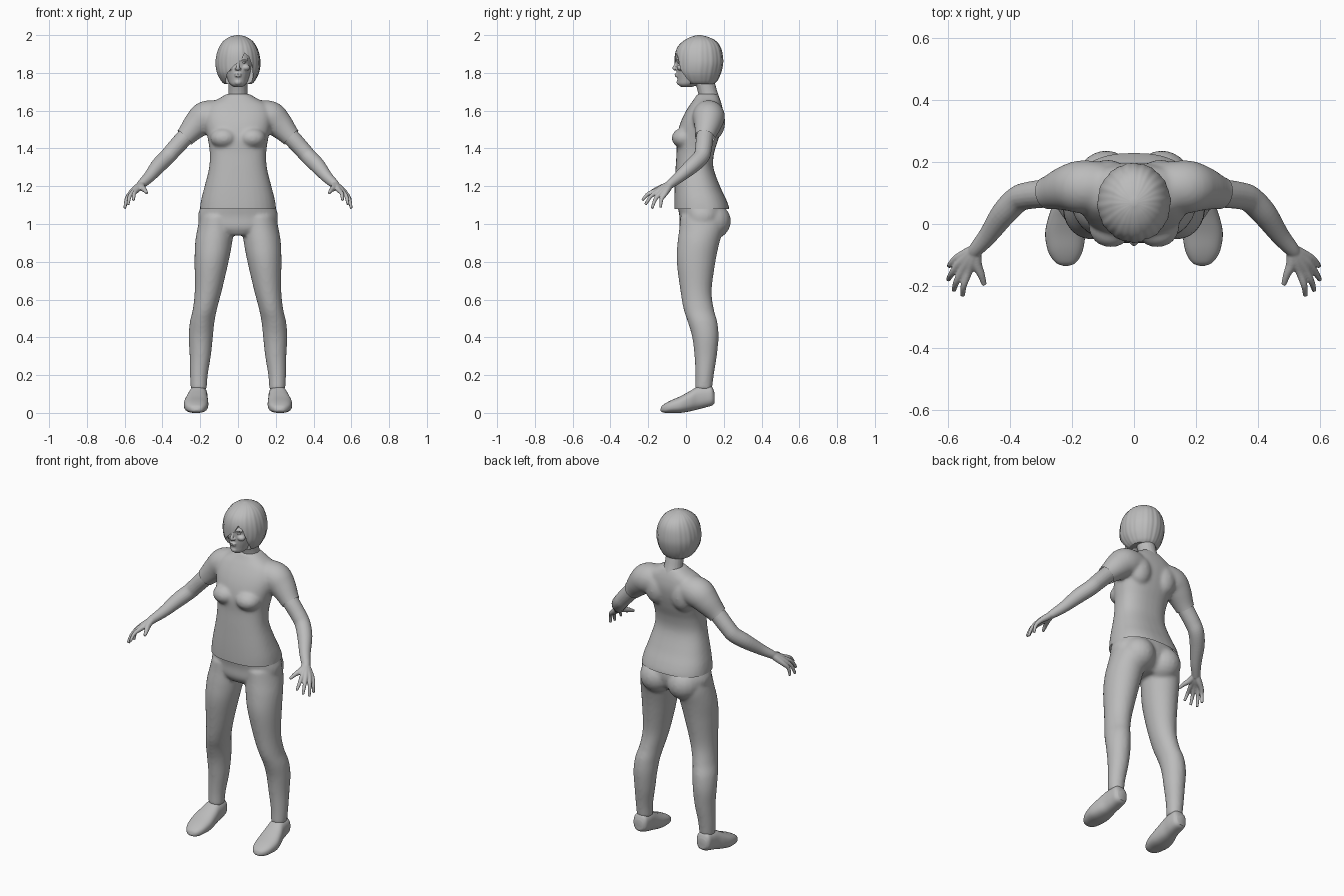
import bpy, bmesh, math
from mathutils import Vector, Matrix

cube = bpy.data.objects.get("Cube")
if cube:
    bpy.data.objects.remove(cube, do_unlink=True)

grey = bpy.data.materials.new("plain grey")
grey.use_nodes = True
colour = (0.5, 0.5, 0.5, 1)
grey.diffuse_color = colour
grey.node_tree.nodes["Principled BSDF"].inputs["Base Color"].default_value = colour


def spline(rows, steps=5):
    """Smooth curve through rows of numbers."""
    pts = [Vector(r) for r in rows]
    out = []
    for i in range(len(pts) - 1):
        b, c = pts[i], pts[i + 1]
        a, d = pts[max(i - 1, 0)], pts[min(i + 2, len(pts) - 1)]
        for k in range(steps):
            t = k / steps
            m0, m1 = (c - a) / 2, (d - b) / 2
            out.append(b * (2*t**3 - 3*t*t + 1) + m0 * (t**3 - 2*t*t + t)
                       + c * (3*t*t - 2*t**3) + m1 * (t**3 - t*t))
    return out + [pts[-1]]


def ring(centre, u, v, power=2.0, sides=32, groove=0.0):
    points = []
    for k in range(sides):
        a = 2 * math.pi * k / sides
        c, s = math.cos(a), math.sin(a)
        g = 1 + groove * math.sin(a * 19) * math.sin(a * 7 + 1)
        points.append(centre + g * (u * math.copysign(abs(c) ** (2 / power), c)
                                    + v * math.copysign(abs(s) ** (2 / power), s)))
    return points


def loft(bm, rings):
    loops = [[bm.verts.new(p) for p in r] for r in rings]
    n = len(loops[0])
    for lo, hi in zip(loops, loops[1:]):
        for k in range(n):
            bm.faces.new((lo[k], lo[(k + 1) % n], hi[(k + 1) % n], hi[k]))
    bm.faces.new(loops[0][::-1])
    bm.faces.new(loops[-1])


def stack(bm, rows, side=1, along="z", **kw):
    """Rows: position, centre x, half width, low edge, high edge of the depth."""
    rings = []
    for pos, cx, half, lo, hi in spline(rows):
        mid, deep = (lo + hi) / 2, (hi - lo) / 2
        if along == "z":
            rings.append(ring(Vector((side * cx, mid, pos)), Vector((half, 0, 0)),
                              Vector((0, deep, 0)), **kw))
        else:
            rings.append(ring(Vector((side * cx, pos, mid)), Vector((half, 0, 0)),
                              Vector((0, 0, deep)), **kw))
    loft(bm, rings)


def tube(bm, rows, side=1, sides=20):
    """Rows: x, y, z, radius."""
    pts = spline(rows)
    rings = []
    for i, p in enumerate(pts):
        d = (pts[min(i + 1, len(pts) - 1)] - pts[max(i - 1, 0)]).to_3d()
        d.x *= side
        u = d.cross(Vector((0.3, 1, 0.2))).normalized()
        v = d.cross(u).normalized()
        rings.append(ring(Vector((side * p[0], p[1], p[2])), u * p[3], v * p[3], sides=sides))
    loft(bm, rings)


def ball(bm, centre, size):
    bmesh.ops.create_uvsphere(bm, u_segments=20, v_segments=12, radius=1,
                              matrix=Matrix.Translation(centre) @ Matrix.Diagonal((*size, 1)))


def bake(obj):
    """Apply all modifiers."""
    graph = bpy.context.evaluated_depsgraph_get()
    mesh = bpy.data.meshes.new_from_object(obj.evaluated_get(graph))
    obj.modifiers.clear()
    obj.data = mesh


def finish(bm, name, voxel=0, relax=0, cutter=None, trims=()):
    bmesh.ops.recalc_face_normals(bm, faces=bm.faces[:])
    mesh = bpy.data.meshes.new(name)
    bm.to_mesh(mesh)
    bm.free()
    obj = bpy.data.objects.new(name, mesh)
    bpy.context.collection.objects.link(obj)
    if voxel:
        mod = obj.modifiers.new("fuse", "REMESH")
        mod.mode, mod.voxel_size = "VOXEL", voxel
    if relax:
        mod = obj.modifiers.new("relax", "SMOOTH")
        mod.factor, mod.iterations = 0.5, relax
    if cutter:
        mod = obj.modifiers.new("cut", "BOOLEAN")
        mod.operation, mod.solver, mod.object = "DIFFERENCE", "EXACT", cutter
    bake(obj)
    # open hems: cut only the faces the test picks
    for point, normal, test in trims:
        cut = bmesh.new()
        cut.from_mesh(obj.data)
        faces = [f for f in cut.faces if test(f.calc_center_median())]
        geom = list({v for f in faces for v in f.verts}) + list({e for f in faces for e in f.edges}) + faces
        bmesh.ops.bisect_plane(cut, geom=geom, plane_co=point, plane_no=normal, clear_outer=True)
        cut.to_mesh(obj.data)
        cut.free()
    obj.data.materials.clear()
    obj.data.materials.append(grey)
    bpy.ops.object.select_all(action="DESELECT")
    obj.select_set(True)
    bpy.context.view_layer.objects.active = obj
    bpy.ops.object.shade_smooth_by_angle(angle=math.radians(45))
    return obj


# Shirt: torso, bust, shoulder blades and sleeves fused together
bm = bmesh.new()
stack(bm, [(1.03, 0, .205, -.06, .23), (1.08, 0, .202, -.062, .23), (1.13, 0, .195, -.062, .213),
           (1.2, 0, .177, -.06, .18), (1.3, 0, .153, -.055, .145), (1.38, 0, .15, -.05, .15),
           (1.45, 0, .16, -.05, .172), (1.52, 0, .175, -.035, .19), (1.58, 0, .18, -.01, .197),
           (1.63, 0, .16, .02, .19), (1.665, 0, .1, .045, .178), (1.69, 0, .058, .06, .165)], power=2.4)
for s in (1, -1):
    ball(bm, (s * .075, -.01, 1.455), (.072, .066, .055))
    ball(bm, (s * .085, .15, 1.54), (.07, .058, .09))
    tube(bm, [(.1, .12, 1.575, .08), (.17, .12, 1.565, .086), (.22, .115, 1.525, .073),
              (.28, .1, 1.46, .053), (.33, .095, 1.41, .05)], s, 28)
trims = [((0, 0, 1.08), (0, 0, -1), lambda c: c.z < 1.2)]
for s in (1, -1):
    trims.append(((s * .282, .1, 1.458), (s * .7, -.15, -.7), lambda c, s=s: c.x * s > .2 and c.z > 1.3))
finish(bm, "shirt", .009, 8, trims=trims)

# Trousers: pelvis, buttocks and legs fused together
bm = bmesh.new()
stack(bm, [(.94, 0, .1, -.01, .14), (.98, 0, .19, -.033, .19), (1.04, 0, .212, -.035, .21),
           (1.1, 0, .194, -.045, .205), (1.15, 0, .175, -.045, .185)], power=2.2)
for s in (1, -1):
    ball(bm, (s * .09, .13, 1.015), (.1, .108, .1))
    stack(bm, [(.125, .208, .043, .048, .138), (.2, .207, .047, .05, .147), (.3, .2, .056, .045, .163),
               (.4, .197, .064, .033, .172), (.48, .19, .065, .01, .166), (.55, .175, .064, -.013, .147),
               (.65, .157, .072, -.03, .136), (.8, .14, .09, -.049, .156), (.9, .129, .098, -.045, .177),
               (.98, .118, .096, -.035, .2), (1.04, .11, .09, -.03, .2)], s)
finish(bm, "trousers", .009, 6)

for s, tag in ((1, "left"), (-1, "right")):
    # Shoe
    bm = bmesh.new()
    stack(bm, [(-.135, .22, .008, .012, .02), (-.128, .22, .028, .005, .036), (-.11, .221, .045, 0, .05),
               (-.08, .222, .058, 0, .066), (-.03, .222, .065, 0, .088), (.02, .218, .059, .008, .115),
               (.06, .213, .051, .018, .138), (.1, .21, .048, .028, .143), (.135, .21, .043, .038, .14),
               (.15, .21, .028, .05, .11)], s, "y", power=2.5)
    finish(bm, tag + "_shoe")

    # Arm and hand, each finger running from wrist to tip
    bm = bmesh.new()
    tube(bm, [(.2, .115, 1.54, .045), (.28, .1, 1.46, .046), (.34, .092, 1.395, .044),
              (.375, .08, 1.355, .043), (.42, .035, 1.31, .041), (.47, -.035, 1.25, .031),
              (.51, -.082, 1.212, .024), (.52, -.095, 1.2, .02)], s)
    wrist = Vector((.51, -.082, 1.212))
    fingers = [((.535, -.155, 1.178), (.553, -.232, 1.125)), ((.552, -.145, 1.175), (.582, -.215, 1.102)),
               ((.566, -.13, 1.168), (.6, -.18, 1.082)), ((.573, -.112, 1.158), (.597, -.135, 1.087))]
    for knuckle, tip in fingers:
        k, t = Vector(knuckle), Vector(tip)
        bend = (k + t) / 2 + Vector((.006, -.006, .008))
        tube(bm, [(*wrist, .019), (*((wrist + k) / 2), .018), (*k, .0135), (*bend, .0105), (*t, .0075)], s, 14)
    tube(bm, [(*wrist, .017), (.508, -.128, 1.193, .017), (.494, -.163, 1.18, .0125),
              (.483, -.197, 1.163, .008)], s, 14)
    finish(bm, tag + "_arm", .004, 3)

# Head: skull, neck and facial features fused together
bm = bmesh.new()
stack(bm, [(1.725, 0, .022, -.025, .03), (1.74, 0, .042, -.042, .07), (1.765, 0, .056, -.046, .12),
           (1.8, 0, .068, -.05, .15), (1.84, 0, .076, -.05, .165), (1.88, 0, .078, -.05, .17),
           (1.92, 0, .07, -.033, .165), (1.96, 0, .045, .01, .12)])
tube(bm, [(0, .125, 1.64, .06), (0, .116, 1.69, .051), (0, .1, 1.75, .05), (0, .08, 1.79, .05)])
tube(bm, [(0, -.046, 1.868, .007), (0, -.054, 1.845, .0075), (0, -.062, 1.826, .01), (0, -.055, 1.816, .008)])
ball(bm, (0, -.05, 1.793), (.02, .011, .005))
ball(bm, (0, -.049, 1.783), (.018, .011, .005))
ball(bm, (0, -.034, 1.75), (.02, .016, .016))
for s in (1, -1):
    ball(bm, (s * .011, -.055, 1.821), (.007, .008, .006))
    ball(bm, (s * .04, -.026, 1.828), (.024, .022, .017))
    tube(bm, [(.01, -.05, 1.868, .006), (.03, -.045, 1.876, .006), (.052, -.03, 1.87, .006)], s, 12)
finish(bm, "head", .0035, 4)

# Eyes
for s, tag in ((1, "left"), (-1, "right")):
    bm = bmesh.new()
    ball(bm, (s * .03, -.038, 1.856), (.013, .008, .006))
    finish(bm, tag + "_eye")

# Hair: grooved bob with a swept fringe opening cut out of the front
bm = bmesh.new()
outline = [(.035, 1.905), (.058, 1.885), (.074, 1.84), (.08, 1.78), (.06, 1.7), (-.055, 1.7),
           (-.066, 1.76), (-.055, 1.8), (-.025, 1.835), (.018, 1.87)]
loft(bm, [[Vector((x, y, z)) for x, z in outline] for y in (-.3, .02)])
opening = finish(bm, "fringe_cutter")
opening.hide_render = True
bm = bmesh.new()
stack(bm, [(1.742, 0, .074, -.005, .15), (1.76, 0, .09, -.03, .167), (1.8, 0, .11, -.055, .185),
           (1.85, 0, .118, -.06, .196), (1.9, 0, .112, -.057, .193), (1.94, 0, .097, -.042, .181),
           (1.97, 0, .075, -.012, .157), (1.99, 0, .045, .025, .118), (2.0, 0, .008, .06, .078)],
      sides=128, groove=.014)
finish(bm, "hair", cutter=opening)
bpy.data.objects.remove(opening, do_unlink=True)
